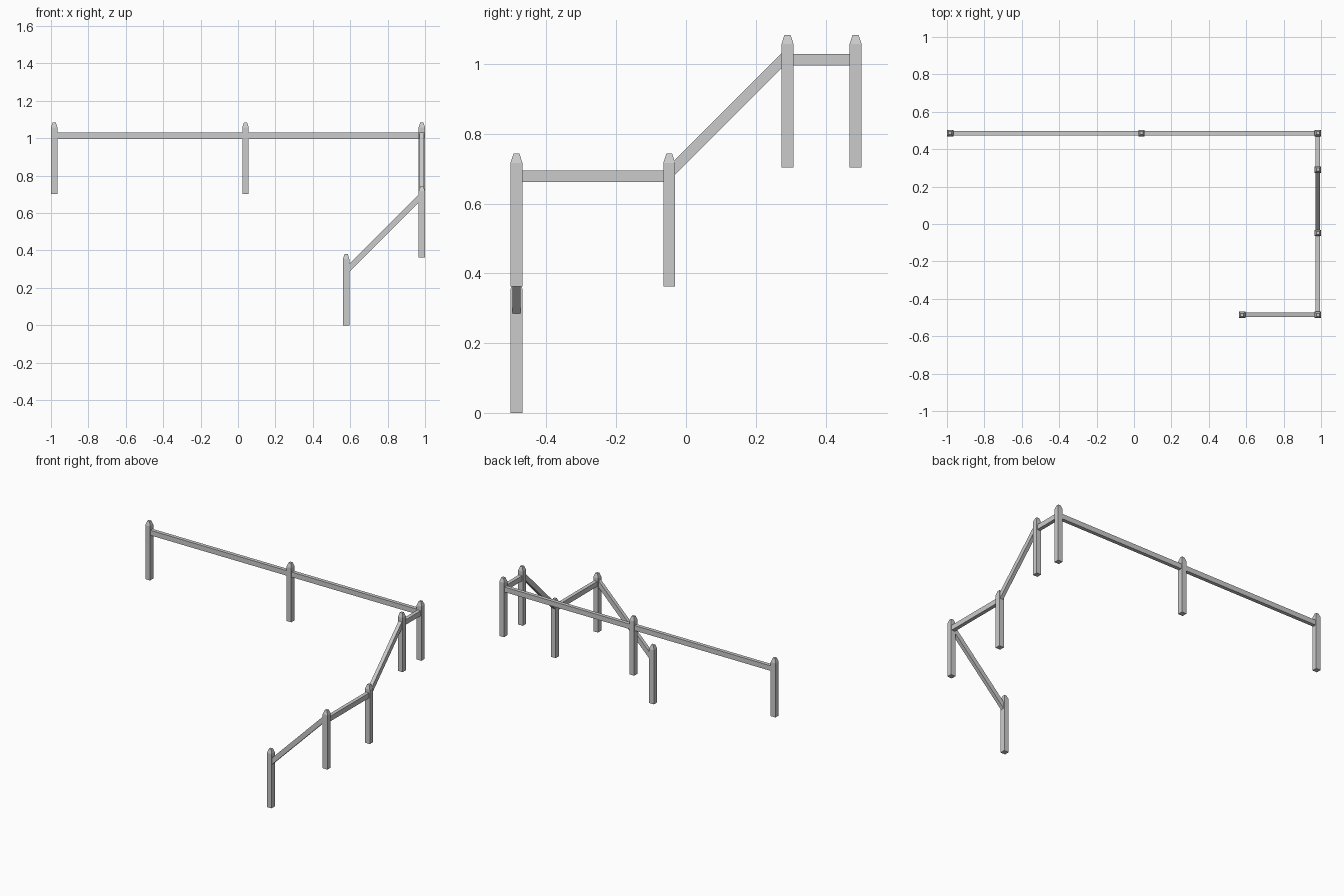
import bpy, bmesh

if "Cube" in bpy.data.objects:
    bpy.data.objects.remove(bpy.data.objects["Cube"])

POST_W, POST_H, CAP_H = 0.034, 0.381, 0.026
RAIL_W, RAIL_H = 0.024, 0.033


def make_object(name, bm):
    bmesh.ops.recalc_face_normals(bm, faces=bm.faces)
    mesh = bpy.data.meshes.new(name)
    bm.to_mesh(mesh)
    bm.free()
    obj = bpy.data.objects.new(name, mesh)
    bpy.context.collection.objects.link(obj)
    return obj


def loft(name, rings):
    """Closed solid through rings of four points each."""
    bm = bmesh.new()
    loops = [[bm.verts.new(p) for p in ring] for ring in rings]
    for a, b in zip(loops, loops[1:]):
        for i in range(4):
            j = (i + 1) % 4
            bm.faces.new((a[i], a[j], b[j], b[i]))
    bm.faces.new(loops[0])
    bm.faces.new(loops[-1])
    return make_object(name, bm)


def post(name, x, y, z):
    # square post with a tapered, flat-tipped top
    def ring(half, h):
        return [(x + sx * half, y + sy * half, z + h)
                for sx, sy in ((-1, -1), (1, -1), (1, 1), (-1, 1))]
    h = POST_W / 2
    loft(name, [ring(h, 0), ring(h, POST_H - CAP_H), ring(h * 0.5, POST_H)])


def rail(name, a, b, height=RAIL_H):
    # bar with plumb-cut ends, along x or y
    along_x = abs(b[0] - a[0]) > abs(b[1] - a[1])
    w, h = RAIL_W / 2, height / 2
    rings = []
    for x, y, z in (a, b):
        rings.append([(x, y + s * w, z + t * h) if along_x else (x + s * w, y, z + t * h)
                      for s, t in ((-1, -1), (1, -1), (1, 1), (-1, 1))])
    loft(name, rings)


# posts on three levels
X, Y = 0.983, 0.486
LOW, MID, TOP = 0.0, 0.362, 0.703
posts = {
    "bottom_post": (0.578, -Y, LOW),
    "front_corner_post": (X, -Y, MID),
    "landing_post": (X, -0.048, MID),
    "upper_stair_post": (X, 0.291, TOP),
    "back_corner_post": (X, Y, TOP),
    "back_middle_post": (0.04, Y, TOP),
    "back_end_post": (-X, Y, TOP),
}
for name, pos in posts.items():
    post(name, *pos)

# level rails
rail("landing_rail", (X, -Y, 0.679), (X, -0.048, 0.679))
rail("top_side_rail", (X, 0.291, 1.013), (X, Y, 1.013))
rail("back_rail_left", (-X, Y, 1.013), (0.04, Y, 1.013))
rail("back_rail_right", (0.04, Y, 1.013), (X, Y, 1.013))

# sloping stair rails
rail("lower_stair_rail", (0.590, -Y, 0.302), (0.971, -Y, 0.683), 0.043)
rail("upper_stair_rail", (X, -0.036, 0.700), (X, 0.279, 1.014), 0.043)
